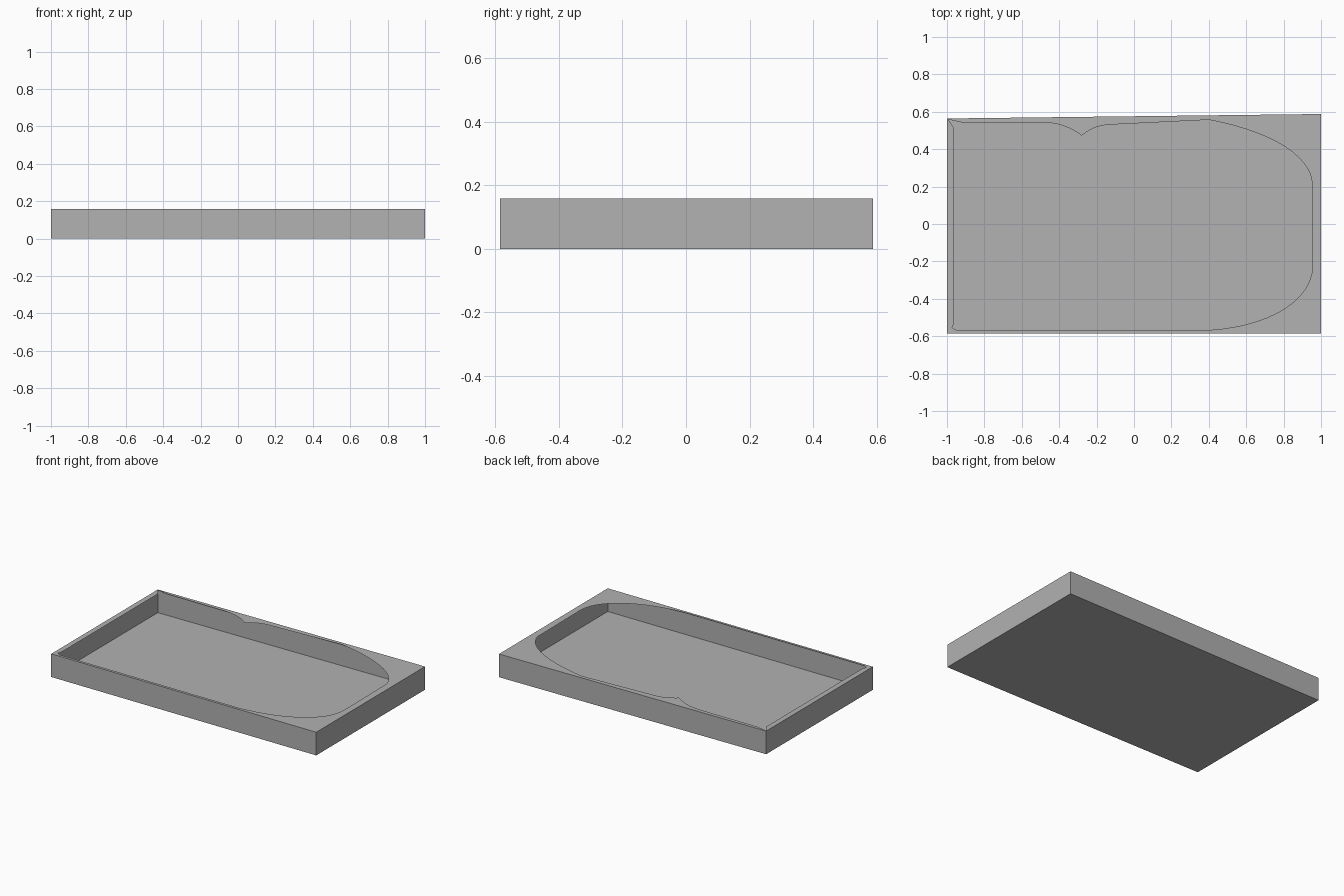
import bpy
import bmesh
from mathutils import Vector
from mathutils.geometry import interpolate_bezier

cube = bpy.data.objects.get("Cube")
if cube:
    bpy.data.objects.remove(cube, do_unlink=True)

HEIGHT = 0.158

grey = bpy.data.materials.new("plain grey")
grey.use_nodes = True
colour = (0.445, 0.445, 0.445, 1)
grey.diffuse_color = colour
grey.node_tree.nodes["Principled BSDF"].inputs["Base Color"].default_value = colour


def finish(bm, name):
    mesh = bpy.data.meshes.new(name)
    bm.to_mesh(mesh)
    bm.free()
    mesh.materials.append(grey)
    obj = bpy.data.objects.new(name, mesh)
    bpy.context.collection.objects.link(obj)


def bezier(*points, steps=14):
    """Curve through four control points, without its last point."""
    return [p.to_2d() for p in
            interpolate_bezier(*[Vector((x, y, 0)) for x, y in points], steps)][:-1]


def loop(bm, points, z):
    verts = [bm.verts.new((p[0], p[1], z)) for p in points]
    return verts, [bm.edges.new((v, verts[(i + 1) % len(verts)]))
                   for i, v in enumerate(verts)]


# Footprint, with a slightly slanted back edge
footprint = [(-1, -0.585), (1, -0.585), (1, 0.588), (-1, 0.564)]

# Opening: chamfered left corners, notch at the back, rounded right end
opening = [(-0.963, -0.535), (-0.963, 0.515), (-0.994, 0.559), (-0.92, 0.543)]
opening += bezier((-0.48, 0.543), (-0.39, 0.54), (-0.33, 0.51), (-0.28, 0.473), steps=8)
opening += bezier((-0.28, 0.473), (-0.23, 0.51), (-0.2, 0.53), (-0.1, 0.533), steps=8)
opening += bezier((0.4, 0.557), (0.68, 0.505), (0.955, 0.385), (0.955, 0.2))
opening += bezier((0.955, -0.22), (0.955, -0.42), (0.7, -0.55), (0.4, -0.567))
opening += [(0.4, -0.567), (-0.95, -0.567), (-0.973, -0.553)]

# Thin-walled tray: floor and four walls
bm = bmesh.new()
low, _ = loop(bm, footprint, 0)
high, _ = loop(bm, footprint, HEIGHT)
bm.faces.new(low[::-1])
for i in range(4):
    j = (i + 1) % 4
    bm.faces.new((low[i], low[j], high[j], high[i]))
finish(bm, "tray_shell")

# Flat rim around the opening
bm = bmesh.new()
_, outer = loop(bm, footprint, HEIGHT)
_, inner = loop(bm, opening, HEIGHT)
bmesh.ops.triangle_fill(bm, edges=outer + inner, use_beauty=True,
                        use_dissolve=False, normal=(0, 0, 1))
for face in bm.faces:
    face.normal_update()
    if face.normal.z < 0:
        face.normal_flip()
bmesh.ops.dissolve_limit(bm, angle_limit=0.01, verts=[], edges=[])
finish(bm, "top_rim")
